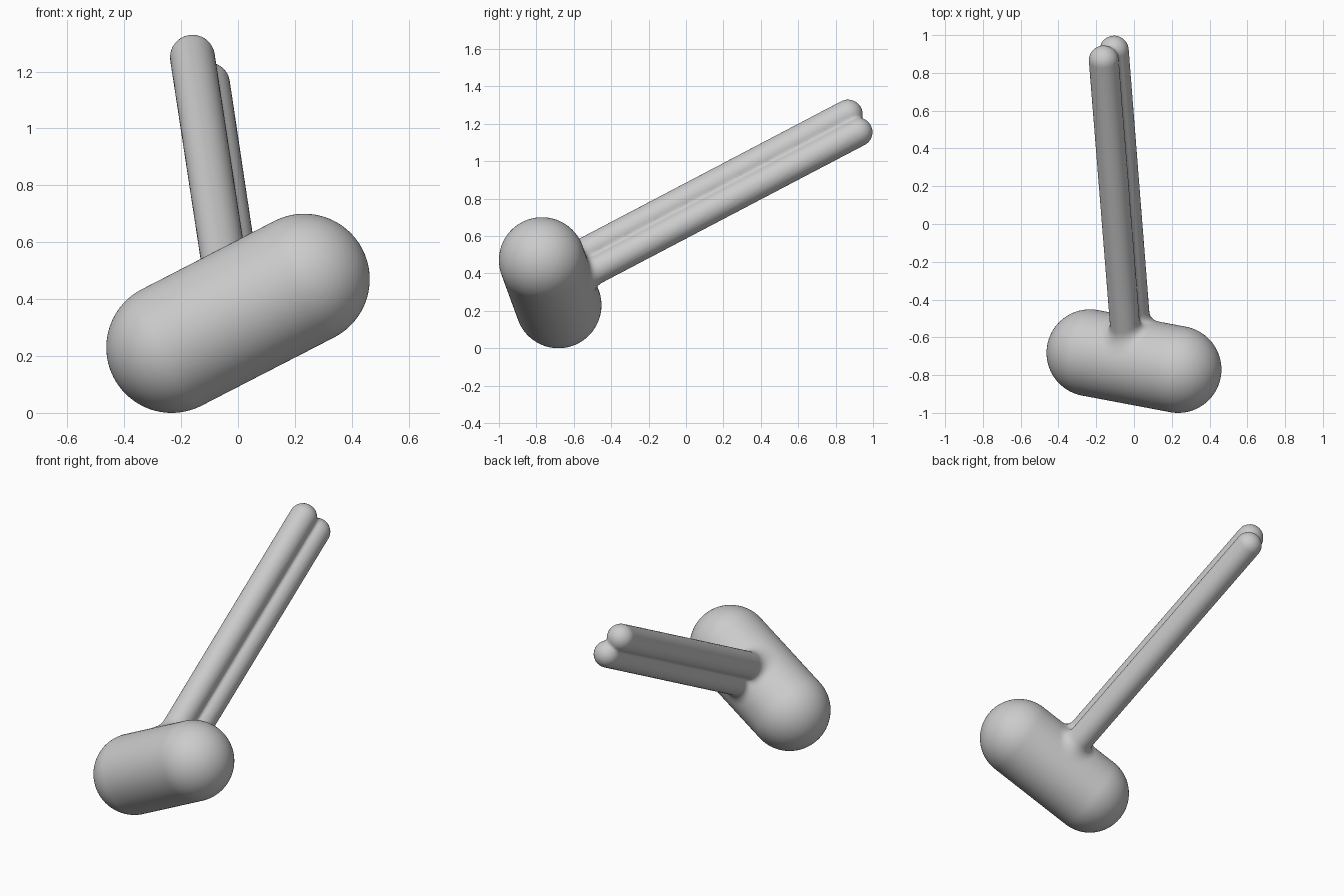
import bpy, bmesh
from mathutils import Vector

if "Cube" in bpy.data.objects:
    bpy.data.objects.remove(bpy.data.objects["Cube"])

# Capsule parts: start, end, radius
HEAD = (Vector((-0.233, -0.682, 0.23)), Vector((0.233, -0.77, 0.47)), 0.23)
ROD_UPPER = (Vector((-0.033, -0.72, 0.418)), Vector((-0.16, 0.866, 1.25)), 0.079)
ROD_LOWER = (Vector((0.024, -0.72, 0.295)), Vector((-0.105, 0.92, 1.155)), 0.077)


def add_capsule(bm, a, b, r):
    """Split a sphere at its equator and stretch it from a to b."""
    axis = b - a
    rot = axis.to_track_quat('Z', 'Y')
    verts = bmesh.ops.create_uvsphere(bm, u_segments=48, v_segments=25, radius=r)["verts"]
    for v in verts:
        v.co = rot @ v.co + (b if v.co.z > 0 else a)


def capsule_dist(p, a, b, r):
    ab = b - a
    t = max(0.0, min(1.0, (p - a).dot(ab) / ab.length_squared))
    return (p - a - ab * t).length - r


def blend(d1, d2, k):
    h = max(k - abs(d1 - d2), 0.0) / k
    return min(d1, d2) - h * h * k * 0.25


def surface(p):
    handle = blend(capsule_dist(p, *ROD_UPPER), capsule_dist(p, *ROD_LOWER), 0.02)
    return blend(handle, capsule_dist(p, *HEAD), 0.05)


# Mallet: head and twin-rod handle
bm = bmesh.new()
for part in (HEAD, ROD_UPPER, ROD_LOWER):
    add_capsule(bm, *part)
mesh = bpy.data.meshes.new("mallet")
bm.to_mesh(mesh)
bm.free()
mallet = bpy.data.objects.new("mallet", mesh)
bpy.context.collection.objects.link(mallet)
bpy.context.view_layer.objects.active = mallet
mallet.select_set(True)

# Fuse the parts into one skin
fuse = mallet.modifiers.new("fuse", 'REMESH')
fuse.mode = 'VOXEL'
fuse.voxel_size = 0.012
bpy.ops.object.modifier_apply(modifier=fuse.name)

# Settle the skin on the exact shape, with small fillets at the joints
E = 0.001
AXES = [Vector((E, 0, 0)), Vector((0, E, 0)), Vector((0, 0, E))]
for v in mallet.data.vertices:
    p = v.co.copy()
    for _ in range(2):
        d = surface(p)
        grad = Vector([(surface(p + e) - d) / E for e in AXES])
        p -= grad * (d / max(grad.length_squared, 0.25))
    v.co = p
mallet.data.update()
bpy.ops.object.shade_smooth()
